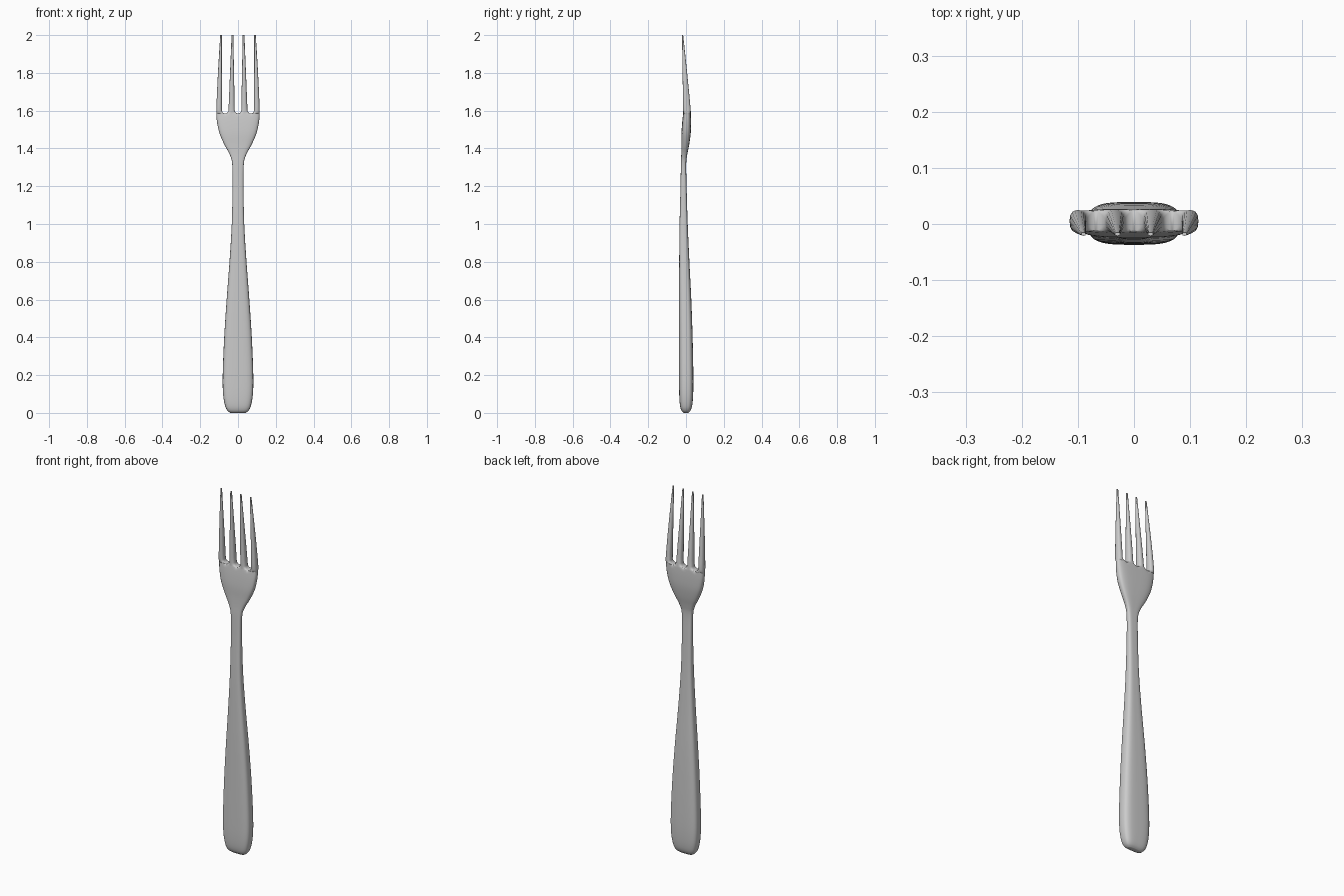
import bpy, bmesh, math

cube = bpy.data.objects.get("Cube")
if cube:
    bpy.data.objects.remove(cube, do_unlink=True)

# Brushed grey metal
steel = bpy.data.materials.new("steel_grey")
steel.use_nodes = True
colour = (0.6, 0.6, 0.6, 1)
steel.diffuse_color = colour
steel.node_tree.nodes["Principled BSDF"].inputs["Base Color"].default_value = colour

# Handle, neck and head sections: height, half width, front y, back y
SECTIONS = [
    (0.0, 0.04, -0.012, 0.012), (0.012, 0.056, -0.024, 0.024), (0.04, 0.069, -0.032, 0.033),
    (0.1, 0.079, -0.036, 0.038), (0.2, 0.081, -0.037, 0.039), (0.4, 0.073, -0.037, 0.035),
    (0.6, 0.06, -0.037, 0.028), (0.8, 0.045, -0.036, 0.018), (1.0, 0.033, -0.034, 0.009),
    (1.2, 0.029, -0.029, 0.003), (1.32, 0.031, -0.027, 0.001), (1.37, 0.045, -0.025, 0.007),
    (1.42, 0.072, -0.024, 0.017), (1.48, 0.098, -0.024, 0.025), (1.54, 0.111, -0.02, 0.027),
    (1.585, 0.115, -0.015, 0.026)]
BASE_Z, TOP_Z, WIDTH = 1.585, 2.0, 0.115
K = 8                                  # columns per tine
VALLEY = 0.068                         # centre of the outer gaps
GAP = 0.017                            # half width of a gap
BOUNDS = [-WIDTH, -VALLEY, 0, VALLEY, WIDTH]
COLS = [math.sin(math.pi / 2 * (2 * i / K - 1)) for i in range(K + 1)]


def lerp(a, b, t):
    return a + (b - a) * t


def spline(rows, i, t):
    """Smooth interpolation between rows i and i + 1."""
    p = [rows[max(0, min(len(rows) - 1, i + d))] for d in (-1, 0, 1, 2)]
    return [b + t / 2 * (c - a + t * (2 * a - 5 * b + 4 * c - d + t * (3 * (b - c) + d - a)))
            for a, b, c, d in zip(*p)]


def roundness(u, n):
    return max(0, 1 - abs(u) ** n) ** (1 / n)


bm = bmesh.new()


def make_ring(points):
    """Rows of front and back vertices from (x, z, front, back)."""
    return ([bm.verts.new((x, f, z)) for x, z, f, b in points],
            [bm.verts.new((x, b, z)) for x, z, f, b in points])


def bridge(low, high):
    for side in (0, 1):
        a, b = low[side], high[side]
        for i in range(len(a) - 1):
            bm.faces.new((a[i], a[i + 1], b[i + 1], b[i]))
    for end in (0, -1):
        bm.faces.new((low[0][end], low[1][end], high[1][end], high[0][end]))


def cap(ring):
    f, b = ring
    for i in range(len(f) - 1):
        bm.faces.new((f[i], f[i + 1], b[i + 1], b[i]))


# Columns across the whole body, grouped so that each tine continues its own
columns = []
for i in range(4):
    lo, hi = BOUNDS[i], BOUNDS[i + 1]
    for v in COLS[(1 if i else 0):]:
        columns.append(((lo + hi) / 2 + v * (hi - lo) / 2) / WIDTH)


def body_ring(z, w, front, back, scoop=0):
    mid, half = (front + back) / 2, (back - front) / 2
    pts = []
    for u in columns:
        near = min(abs(u * WIDTH - c) for c in BOUNDS[1:4])
        h = half * roundness(u, 3.4) * (1 - scoop * max(0, 1 - near / GAP) ** 2)
        pts.append((u * w, z, mid - h, mid + h))
    return make_ring(pts)


# Handle and head
previous = None
STEPS = 4
for i in range(len(SECTIONS) - 1):
    for s in range(STEPS):
        ring = body_ring(*spline(SECTIONS, i, s / STEPS))
        if previous:
            bridge(previous, ring)
        else:
            cap(ring)
        previous = ring
base = body_ring(*SECTIONS[-1], scoop=0.2)
bridge(previous, base)


# Tines
def tine_edges(index, z, gap):
    """Left and right x of a tine on the +x side; index 0 is the inner one."""
    t = (z - BASE_Z) / (TOP_Z - BASE_Z)
    if index == 0:
        return lerp(gap, 0.025, t), lerp(VALLEY - gap, 0.034, t)
    return lerp(VALLEY + gap, 0.086, t), lerp(WIDTH, 0.094, t ** 1.3)


heights = []
for i in range(1, 7):                  # rounded bottom of the gap
    a = math.pi / 2 * i / 6
    heights.append((BASE_Z + GAP * (1 - math.cos(a)), GAP * math.sin(a), i / 6))
for i in range(1, 13):                 # taper to the tip
    heights.append((lerp(BASE_Z + GAP, TOP_Z, i / 12), GAP, 1))

for i in range(4):
    low = tuple(side[i * K:(i + 1) * K + 1] for side in base)
    for z, gap, blend in heights:
        t = (z - BASE_Z) / (TOP_Z - BASE_Z)
        front = lerp(-0.015, -0.021, t)
        back = lerp(0.026, -0.015, t ** 1.1)
        mid, half = (front + back) / 2, (back - front) / 2
        if i >= 2:
            left, right = tine_edges(i - 2, z, gap)
        else:
            right, left = (-x for x in tine_edges(1 - i, z, gap))
        pts = []
        for j, v in enumerate(COLS):
            flat = roundness(columns[i * K + j], 3.4)
            h = half * lerp(flat, roundness(v, 2.6), blend)
            pts.append((lerp(left, right, (v + 1) / 2), z, mid - h, mid + h))
        high = make_ring(pts)
        bridge(low, high)
        low = high
    cap(low)

bmesh.ops.remove_doubles(bm, verts=bm.verts, dist=0.00005)
bmesh.ops.dissolve_degenerate(bm, edges=bm.edges, dist=0.00001)
bmesh.ops.recalc_face_normals(bm, faces=bm.faces)

mesh = bpy.data.meshes.new("fork")
bm.to_mesh(mesh)
bm.free()
mesh.materials.append(steel)
fork = bpy.data.objects.new("fork", mesh)
bpy.context.collection.objects.link(fork)
bpy.context.view_layer.objects.active = fork
fork.select_set(True)
bpy.ops.object.shade_smooth_by_angle(angle=math.radians(50))
